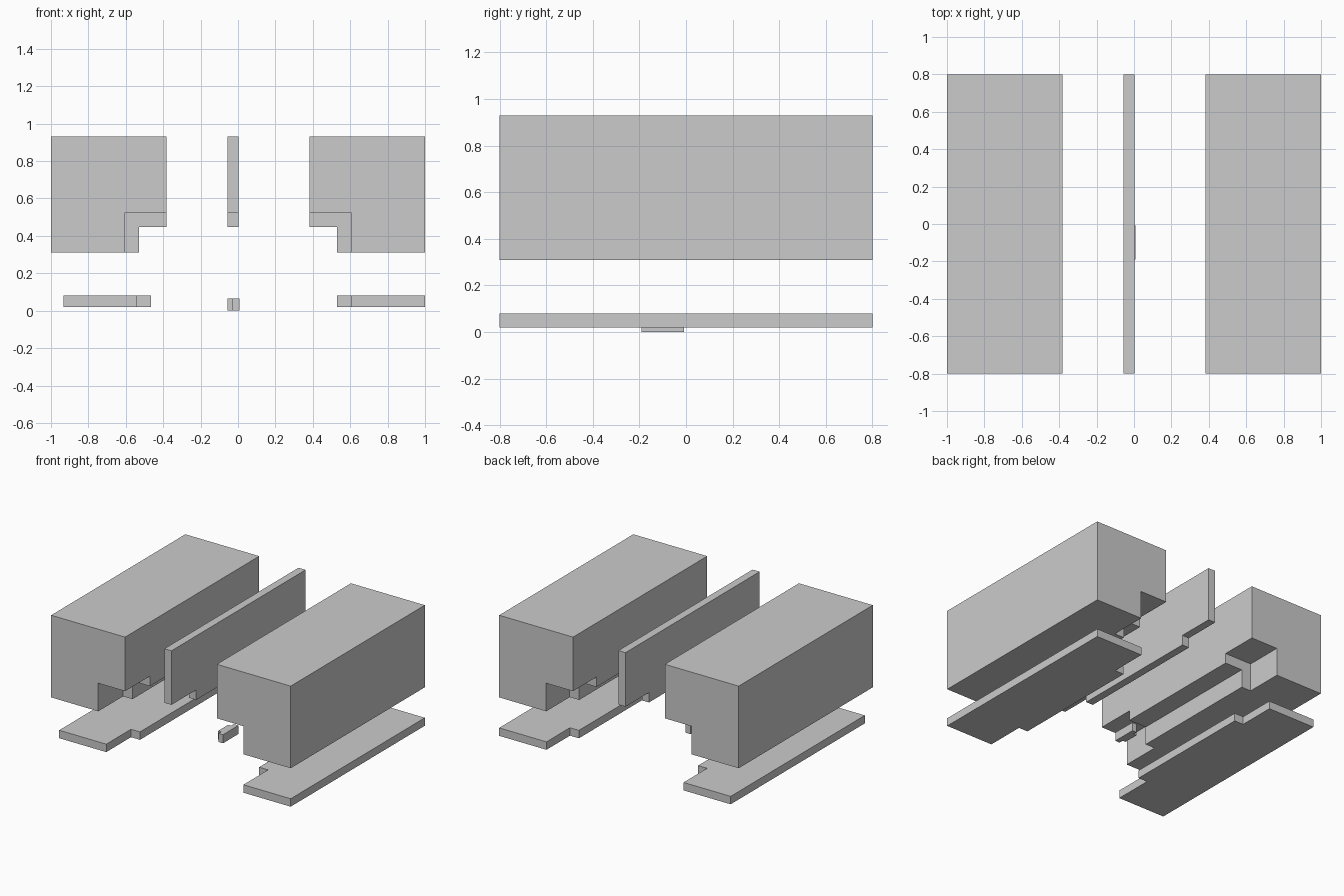
import bpy, bmesh
from mathutils import Vector

if "Cube" in bpy.data.objects:
    bpy.data.objects.remove(bpy.data.objects["Cube"])

Y0, Y1 = -0.80, 0.80        # full length
S0, S1 = -0.505, 0.52       # where the end rebates stop


def prism(name, outline, axis, lo, hi):
    """Extrude a closed 2D outline along the given axis from lo to hi."""
    def place(p):
        c = list(p)
        c.insert(axis, lo)
        return c
    bm = bmesh.new()
    face = bm.faces.new([bm.verts.new(place(p)) for p in outline])
    ext = bmesh.ops.extrude_face_region(bm, geom=[face])
    move = Vector((0, 0, 0))
    move[axis] = hi - lo
    bmesh.ops.translate(bm, vec=move,
                        verts=[g for g in ext["geom"] if isinstance(g, bmesh.types.BMVert)])
    bmesh.ops.recalc_face_normals(bm, faces=bm.faces)
    mesh = bpy.data.meshes.new(name)
    bm.to_mesh(mesh)
    bm.free()
    obj = bpy.data.objects.new(name, mesh)
    bpy.context.collection.objects.link(obj)
    return obj


def tabbed(base, end, tab, y0, s0, s1, y1):
    """Rectangle whose 'end' edge steps out to 'tab' along its middle."""
    return [(base, y0), (end, y0), (end, s0), (tab, s0),
            (tab, s1), (end, s1), (end, y1), (base, y1)]


def cut(obj, cutter):
    cutter.hide_render = True
    mod = obj.modifiers.new("rebate", "BOOLEAN")
    mod.operation = "DIFFERENCE"
    mod.solver = "EXACT"
    mod.object = cutter
    bpy.context.view_layer.objects.active = obj
    bpy.ops.object.modifier_apply(modifier=mod.name)
    bpy.data.objects.remove(cutter)


# Large side blocks: notched inner lower corner, notch deeper at both ends
for side, s in (("left", -1), ("right", 1)):
    profile = [(1.0, 0.31), (1.0, 0.93), (0.383, 0.93),
               (0.383, 0.447), (0.528, 0.447), (0.528, 0.31)]
    block = prism(side + "_block", [(s * x, z) for x, z in profile], 1, Y0, Y1)
    for lo, hi in ((Y0 - 0.1, S0), (S1, Y1 + 0.1)):
        corner = [(0.3, 0.2), (0.607, 0.2), (0.607, 0.522), (0.3, 0.522)]
        cut(block, prism("rebate_cutter", [(s * x, z) for x, z in corner], 1, lo, hi))

# Thin centre panel, deeper along its middle
panel = [(y, z) for z, y in tabbed(0.93, 0.522, 0.447, Y0, S0, S1, Y1)]
prism("centre_panel", panel, 0, -0.055, 0.004)

# Flat base plates with a wider middle on the inner edge
prism("left_plate", tabbed(-0.933, -0.54, -0.465, Y0, S0, S1, Y1), 2, 0.02, 0.08)
prism("right_plate", tabbed(1.0, 0.605, 0.53, Y0, S0, S1, Y1), 2, 0.02, 0.08)

# Small centre strip on the ground
prism("centre_strip", tabbed(0.008, -0.03, -0.055, -0.19, -0.157, -0.04, -0.008), 2, 0.0, 0.065)
